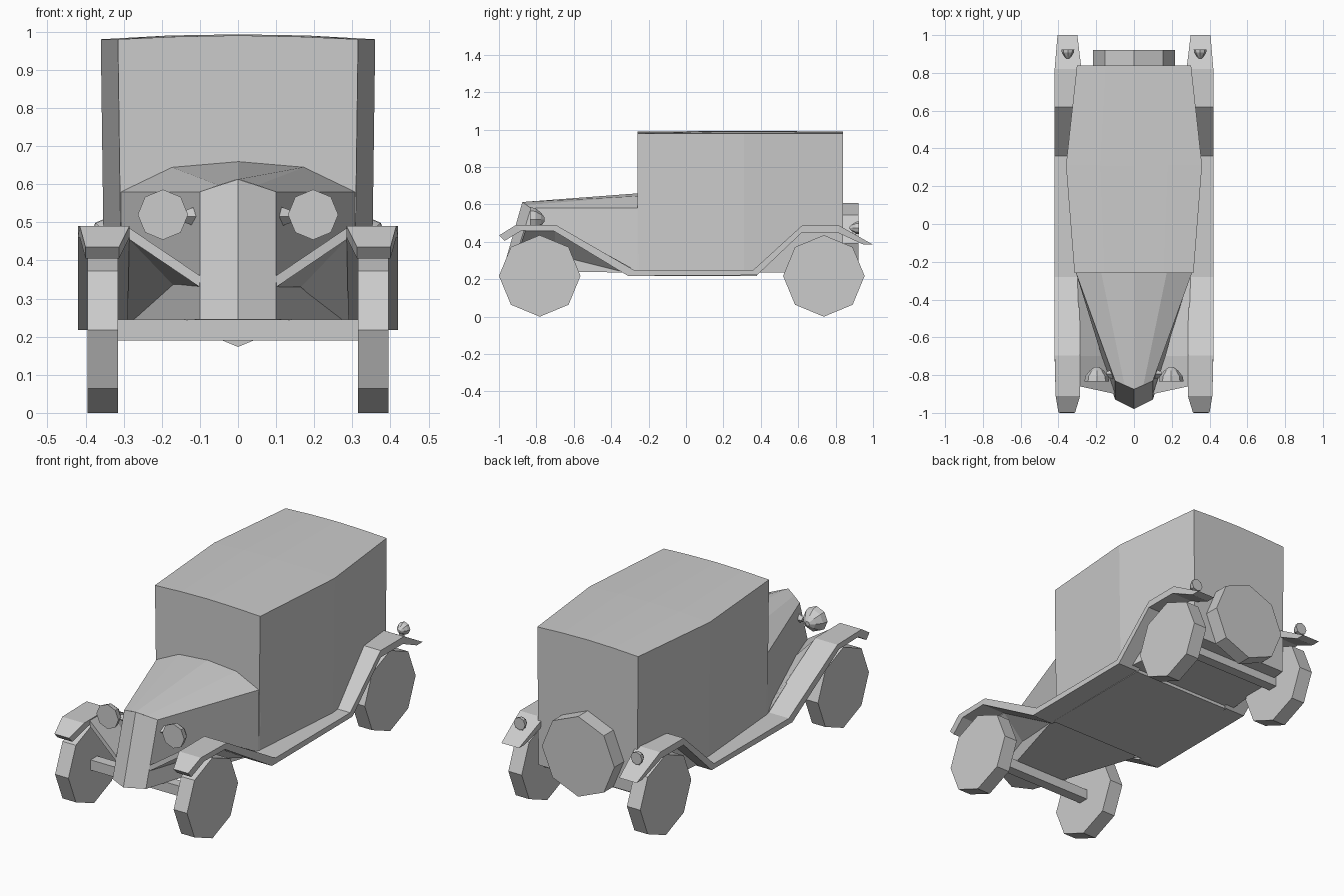
import bpy, bmesh, math
from mathutils import Vector

if "Cube" in bpy.data.objects:
    bpy.data.objects.remove(bpy.data.objects["Cube"])


def make(name, bm, mirror=False):
    """Turn a bmesh into an object, optionally mirrored across x = 0."""
    bmesh.ops.remove_doubles(bm, verts=bm.verts, dist=1e-5)
    bmesh.ops.recalc_face_normals(bm, faces=bm.faces)
    me = bpy.data.meshes.new(name)
    bm.to_mesh(me)
    bm.free()
    ob = bpy.data.objects.new(name, me)
    bpy.context.collection.objects.link(ob)
    if mirror:
        mod = ob.modifiers.new("mirror", 'MIRROR')
        mod.use_mirror_merge = False
    return ob


def loft(name, rings, mirror=False, cap=True):
    """Skin a list of equal-length closed rings."""
    bm = bmesh.new()
    vs = [[bm.verts.new(p) for p in r] for r in rings]
    n = len(rings[0])
    for a, b in zip(vs, vs[1:]):
        for i in range(n):
            j = (i + 1) % n
            bm.faces.new((a[i], a[j], b[j], b[i]))
    if cap:
        bm.faces.new(vs[0])
        bm.faces.new(vs[-1])
    return make(name, bm, mirror)


def turned(name, center, axis, stations, mirror=False, n=8):
    """Eight-sided solid along x or y from (offset, radius) stations."""
    rings = []
    for off, r in stations:
        ring = []
        for i in range(n):
            a = 2 * math.pi * i / n
            u, w = r * math.cos(a), r * math.sin(a)
            d = Vector((off, u, w)) if axis == 'x' else Vector((u, off, w))
            ring.append(Vector(center) + d)
        rings.append(ring)
    return loft(name, rings, mirror)


def box(name, lo, hi, mirror=False):
    ring = lambda z: [(lo[0], lo[1], z), (hi[0], lo[1], z), (hi[0], hi[1], z), (lo[0], hi[1], z)]
    return loft(name, [ring(lo[2]), ring(hi[2])], mirror)


# Cabin: right half with a slightly bowed plan and crowned roof, then mirrored
bm = bmesh.new()
rows = []
for y, xb, xt, crown in ((-0.26, 0.305, 0.315, 0.99), (0.31, 0.35, 0.36, 0.993), (0.84, 0.295, 0.302, 0.99)):
    pts = [(0, y, 0.235), (xb, y, 0.235), (xt, y, 0.98), (xt / 2, y, crown - 0.003), (0, y, crown)]
    rows.append([bm.verts.new(p) for p in pts])
for a, b in zip(rows, rows[1:]):
    for i in range(4):
        bm.faces.new((a[i], a[i + 1], b[i + 1], b[i]))
bm.faces.new(rows[0])
bm.faces.new(rows[-1])
make("cabin", bm, True)

# Bonnet with the pointed, raked radiator at its front
def section(pts):
    return pts + [(-x, y, z) for x, y, z in reversed(pts[:-1])]

loft("bonnet", [
    section([(0.307, -0.25, 0.235), (0.31, -0.25, 0.58), (0.175, -0.25, 0.645), (0, -0.25, 0.66)]),
    section([(0.10, -0.93, 0.245), (0.10, -0.83, 0.58), (0.05, -0.853, 0.597), (0, -0.875, 0.613)]),
], cap=False)
bm = bmesh.new()
tip_top, tip_low = bm.verts.new((0, -0.875, 0.613)), bm.verts.new((0, -0.98, 0.245))
side_top, side_low = bm.verts.new((0.10, -0.83, 0.58)), bm.verts.new((0.10, -0.93, 0.245))
back_low = bm.verts.new((0, -0.93, 0.245))
bm.faces.new((tip_top, side_top, side_low, tip_low))
bm.faces.new((tip_low, side_low, back_low))
make("radiator", bm, True)

# Fender and running board, one plate: top y, z, bottom y, z, inner x, outer x
path = [
    (-0.998, 0.435, -0.97, 0.405, 0.312, 0.400),
    (-0.91, 0.490, -0.88, 0.460, 0.285, 0.415),
    (-0.695, 0.490, -0.71, 0.460, 0.285, 0.42),
    (-0.28, 0.250, -0.31, 0.218, 0.290, 0.42),
    (0.36, 0.250, 0.38, 0.222, 0.290, 0.42),
    (0.62, 0.487, 0.62, 0.450, 0.285, 0.42),
    (0.82, 0.487, 0.81, 0.450, 0.278, 0.42),
    (1.0, 0.385, 0.95, 0.385, 0.300, 0.405),
]
loft("fender_and_running_board",
     [[(xi, yt, zt), (xo, yt, zt), (xo, yb, zb), (xi, yb, zb)] for yt, zt, yb, zb, xi, xo in path], True)

# Apron joining the front fender to the bonnet side
apron = [((0.285, -0.86, 0.47), (0.10, -0.90, 0.345)),
         ((0.285, -0.70, 0.47), (0.165, -0.70, 0.345)),
         ((0.30, -0.28, 0.24), (0.28, -0.28, 0.24))]
t = Vector((0, 0, 0.015))
loft("front_apron", [[Vector(o) + t, Vector(i) + t, Vector(i) - t, Vector(o) - t] for o, i in apron], True)

# Floor between the running boards
box("floor", (-0.30, -0.29, 0.218), (0.30, 0.38, 0.24))

# Wheels and axles
for end, y in (("front", -0.782), ("rear", 0.737)):
    turned(end + "_wheel", (0.355, y, 0.218), 'x', [(-0.04, 0.218), (0.04, 0.218)], True)
    box(end + "_axle", (-0.32, y - 0.028, 0.19), (0.32, y + 0.028, 0.245))
turned("spare_wheel", (0, 0.88, 0.39), 'y', [(-0.042, 0.217), (0.042, 0.217)])

# Headlights with brackets to the bonnet
turned("headlight", (0.197, -0.835, 0.52), 'y', [(0, 0.066), (0.03, 0.06), (0.06, 0.036), (0.078, 0.012)], True)
turned("headlight_bracket", (0.10, -0.795, 0.515), 'x', [(0, 0.03), (0.045, 0.014)], True, 4)

# Tail lights on short stalks
turned("tail_light", (0.35, 0.925, 0.475), 'y', [(0, 0.034), (-0.018, 0.032), (-0.036, 0.02), (-0.05, 0.007)], True)
box("tail_light_stalk", (0.34, 0.89, 0.415), (0.36, 0.91, 0.46), True)
